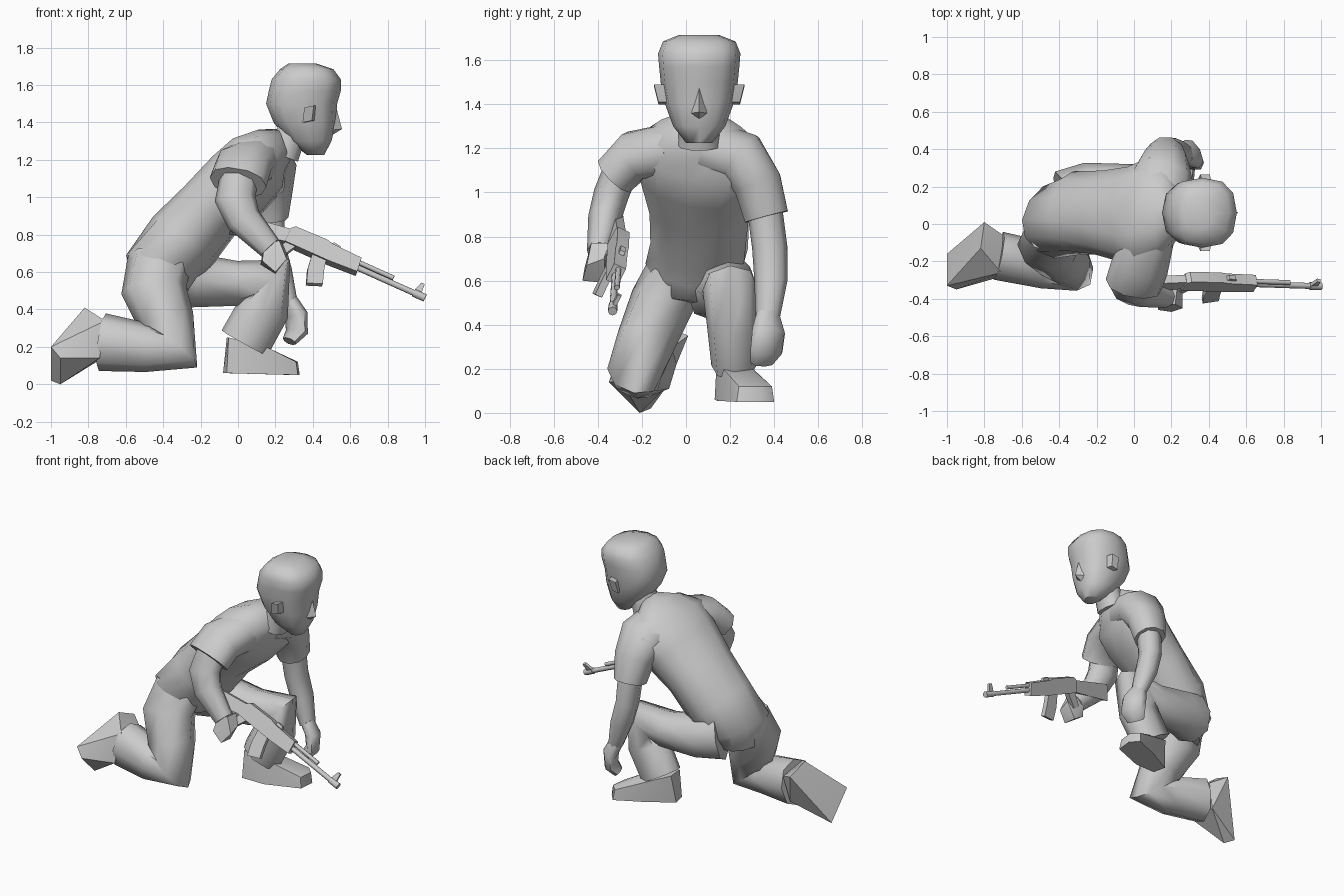
import bpy, bmesh
from math import cos, sin, pi, radians
from mathutils import Vector, Matrix


def finish(name, bm, angle=38):
    bmesh.ops.recalc_face_normals(bm, faces=bm.faces)
    me = bpy.data.meshes.new(name)
    bm.to_mesh(me)
    bm.free()
    ob = bpy.data.objects.new(name, me)
    bpy.context.collection.objects.link(ob)
    bpy.ops.object.select_all(action='DESELECT')
    ob.select_set(True)
    bpy.context.view_layer.objects.active = ob
    bpy.ops.object.shade_smooth_by_angle(angle=radians(angle))
    return ob


def spow(v, p):
    return (abs(v) ** p) * (1 if v >= 0 else -1)


def tube(name, pts, side=(0, 1, 0), n=10, axis=None, power=0.9, angle=62):
    """Loft of rings (x, y, z, radius along side, radius across[, yaw]) along a bent path."""
    bm = bmesh.new()
    cs = [Vector(p[:3]) for p in pts]
    rings = []
    for i, p in enumerate(pts):
        d_in = (cs[i] - cs[max(i - 1, 0)]).normalized()
        d_out = (cs[min(i + 1, len(cs) - 1)] - cs[i]).normalized()
        t = Vector(axis) if axis else (d_in + d_out).normalized()
        s = Vector((sin(radians(p[5])), cos(radians(p[5])), 0)) if len(p) > 5 else Vector(side)
        s = (s - t * s.dot(t)).normalized()
        b = t.cross(s)
        ring = []
        for k in range(n):
            a = 2 * pi * k / n
            ring.append(bm.verts.new(cs[i] + s * p[3] * spow(cos(a), power)
                                     + b * p[4] * spow(sin(a), power)))
        rings.append(ring)
    for r0, r1 in zip(rings, rings[1:]):
        for k in range(n):
            j = (k + 1) % n
            bm.faces.new((r0[k], r0[j], r1[j], r1[k]))
    bm.faces.new(rings[0])
    bm.faces.new(rings[-1])
    return finish(name, bm, angle)


def hull(name, pts, angle=30):
    bm = bmesh.new()
    for p in pts:
        bm.verts.new(p)
    r = bmesh.ops.convex_hull(bm, input=bm.verts)
    junk = [v for v in r['geom_interior'] if isinstance(v, bmesh.types.BMVert)]
    bmesh.ops.delete(bm, geom=junk, context='VERTS')
    return finish(name, bm, angle)


# Torso, hips to collar, twisting from the turned hips to the shoulders
tube("torso", [(-.40, .00, .50, .15, .13, 35), (-.41, .02, .63, .21, .185, 35),
               (-.30, .06, .76, .225, .195, 30), (-.15, .06, .93, .235, .18, 23),
               (0, .05, 1.07, .27, .195, 20), (.11, .07, 1.18, .31, .18, 18),
               (.18, .06, 1.255, .21, .13, 15), (.25, .06, 1.28, .10, .09, 10)], n=12)

# Neck and head
tube("neck", [(.24, .06, 1.22, .10, .09), (.27, .06, 1.30, .09, .085), (.32, .06, 1.42, .09, .09)])
head = [(1.225, .37, .46, .06), (1.30, .27, .50, .118), (1.40, .19, .522, .155),
        (1.50, .15, .53, .175), (1.57, .165, .55, .182), (1.63, .18, .55, .187),
        (1.685, .225, .51, .165), (1.715, .27, .42, .09)]
tube("head", [((x0 + x1) / 2, .06, z, w, (x1 - x0) / 2) for z, x0, x1, w in head],
     axis=(0, 0, 1), n=12, power=.8)
hull("nose", [(.515, .06, 1.52), (.556, .06, 1.365), (.51, .025, 1.36), (.51, .095, 1.36), (.50, .06, 1.33)], 50)
for s, label in ((-1, "right_ear"), (1, "left_ear")):
    hull(label, [(x + dx, .06 + s * y, z) for x, z in ((.36, 1.48), (.41, 1.49), (.40, 1.41), (.35, 1.40))
                 for y, dx in ((.14, .01), (.185 + (z > 1.45) * .02, -.005))])

# Right leg, kneeling
tube("right_leg", [(-.42, -.03, .66, .14, .17), (-.45, -.11, .50, .145, .175),
                   (-.38, -.18, .33, .135, .15), (-.325, -.235, .18, .125, .14),
                   (-.48, -.22, .195, .125, .13), (-.725, -.17, .225, .13, .155)], n=8)
hull("right_shoe", [(-.80, .01, .35), (-.82, -.13, .41), (-1, -.33, .20), (-1, -.16, .02),
                    (-.95, -.21, 0), (-.95, -.35, .14), (-.70, -.06, .30), (-.71, -.26, .34),
                    (-.74, -.29, .14), (-.74, -.08, .13)])

# Left leg, foot planted
tube("left_leg", [(-.37, .14, .58, .15, .17), (-.24, .19, .555, .14, .145),
                  (0, .195, .54, .125, .12), (.17, .20, .565, .125, .15),
                  (.135, .21, .40, .115, .14), (.035, .22, .22, .105, .14)], n=8)
hull("left_shoe", [(-.08, .22, .06), (-.06, .13, .06), (.10, .14, .055), (.32, .23, .05), (.33, .34, .05),
                   (.28, .40, .05), (.10, .32, .055), (-.06, .25, .25), (-.05, .14, .25), (.15, .17, .20),
                   (.13, .30, .20), (.31, .24, .12), (.32, .34, .12), (.27, .39, .12)], 45)

# Right sleeve, arm and gripping hand
X = (1, 0, 0)
tube("right_sleeve", [(.09, -.06, 1.19, .13, .13), (.03, -.23, 1.17, .155, .115),
                      (0, -.32, 1.08, .155, .105)], side=X)
tube("right_arm", [(.01, -.28, 1.14, .10, .08), (-.015, -.34, .99, .11, .08),
                   (.03, -.37, .88, .095, .075), (.17, -.395, .73, .065, .055)], side=X, n=8)
hull("right_hand", [(.14, -.42, .74), (.22, -.43, .77), (.23, -.35, .77), (.14, -.35, .72),
                    (.13, -.46, .66), (.20, -.47, .60), (.26, -.45, .67), (.26, -.37, .70),
                    (.20, -.37, .59), (.12, -.38, .64)], 50)

# Left sleeve, arm and curled hand
tube("left_sleeve", [(.12, .10, 1.20, .16, .13), (.15, .25, 1.155, .165, .13),
                     (.165, .325, 1.04, .13, .115), (.17, .365, .89, .10, .105)], side=X)
tube("left_arm", [(.17, .35, .98, .08, .08), (.18, .38, .75, .07, .08),
                  (.22, .385, .60, .07, .075), (.275, .37, .43, .045, .055)], side=X, n=8)
tube("left_hand", [(.27, .37, .45, .055, .045), (.31, .375, .37, .085, .05),
                   (.315, .365, .28, .085, .045), (.275, .345, .23, .06, .03)],
     side=(-.5, .85, 0), n=8)

# Rifle, built flat as side profiles then tilted and rolled
s_dir = Vector((.912, -.03, -.408)).normalized()
t_dir = Vector((0, .42, .91))
t_dir = (t_dir - s_dir * t_dir.dot(s_dir)).normalized()
frame = Matrix((s_dir, t_dir, s_dir.cross(t_dir))).transposed().to_4x4()
frame.translation = (.30, -.31, .775)


def plate(name, profile, width):
    bm = bmesh.new()
    f = bm.faces.new([bm.verts.new((s, t, -width / 2)) for s, t in profile])
    r = bmesh.ops.extrude_face_region(bm, geom=[f])
    bmesh.ops.translate(bm, vec=(0, 0, width), verts=[v for v in r['geom'] if isinstance(v, bmesh.types.BMVert)])
    bm.transform(frame)
    finish(name, bm, 30)


def rod(name, s0, s1, t, r):
    a, b = frame @ Vector((s0, t, 0)), frame @ Vector((s1, t, 0))
    tube(name, [(*a, r, r), (*b, r, r)], n=8, power=1)


plate("rifle_receiver", [(-.04, .04), (-.02, .06), (.16, .065), (.20, .055), (.37, .05), (.38, -.035),
                         (.22, -.045), (-.04, -.045)], .06)
plate("rifle_stock", [(-.03, .04), (-.33, -.01), (-.33, -.12), (-.03, -.04)], .045)
plate("rifle_grip", [(-.03, -.03), (.03, -.03), (-.03, -.15), (-.075, -.14)], .04)
plate("rifle_magazine", [(.12, -.03), (.20, -.03), (.215, -.10), (.24, -.18), (.16, -.215), (.132, -.13)], .035)
rod("rifle_barrel", .36, .765, 0, .016)
rod("rifle_muzzle", .70, .768, 0, .021)
rod("rifle_gas_tube", .36, .57, .032, .013)
plate("rifle_front_sight", [(.695, 0), (.74, 0), (.735, .07), (.715, .07)], .018)
plate("rifle_rear_sight", [(.19, .05), (.25, .05), (.24, .07), (.20, .075)], .025)
